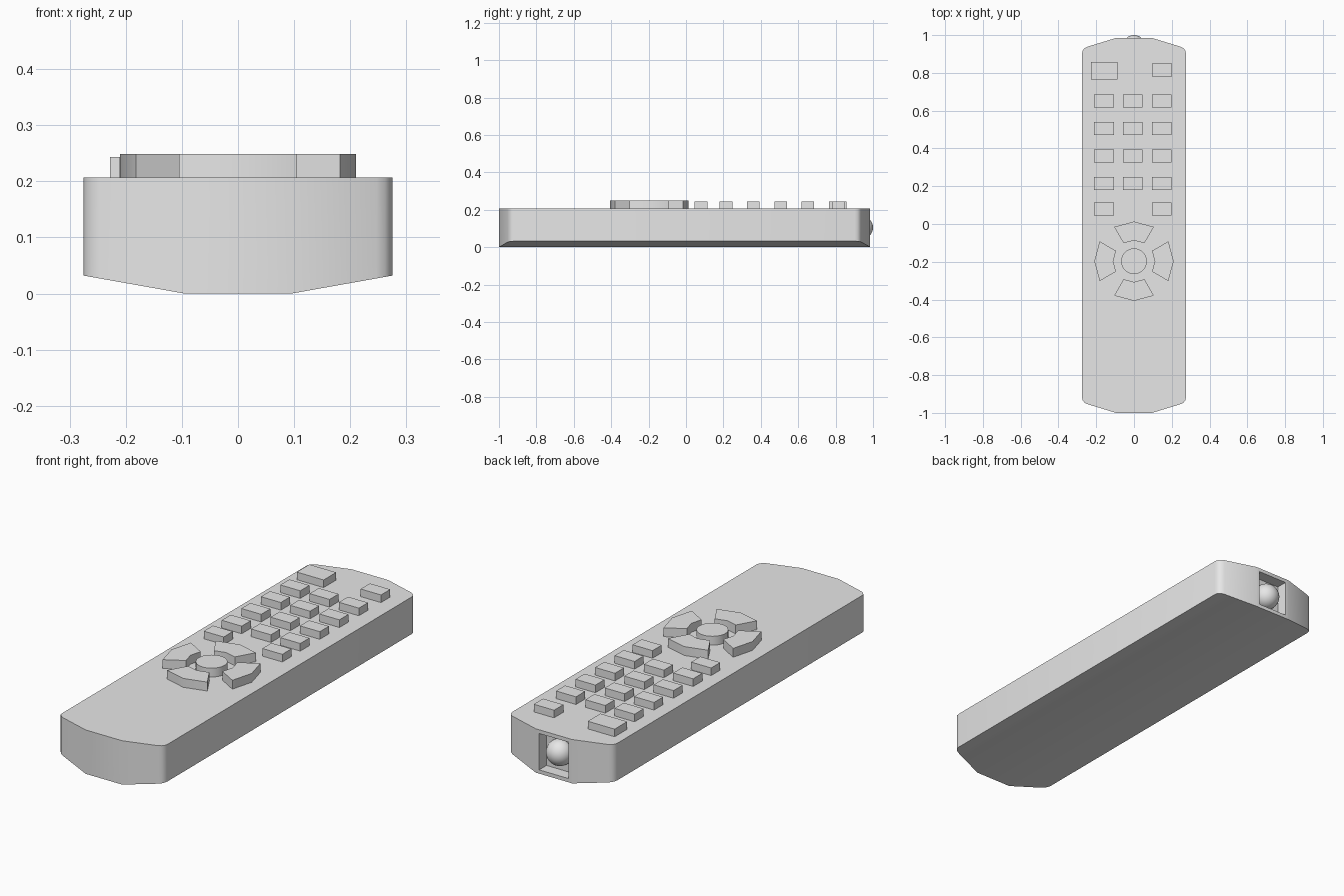
import bpy
import bmesh
import math

cube = bpy.data.objects.get("Cube")
if cube:
    bpy.data.objects.remove(cube, do_unlink=True)

grey = bpy.data.materials.new("plain grey")
grey.use_nodes = True
grey.diffuse_color = (0.8, 0.8, 0.8, 1)
grey.node_tree.nodes["Principled BSDF"].inputs["Base Color"].default_value = (0.8, 0.8, 0.8, 1)

TOP = 0.207
BASE = 0.2      # buttons sink slightly into the case
MID_Y = -0.0075


def finish(name, bm, angle=35):
    bmesh.ops.recalc_face_normals(bm, faces=bm.faces)
    mesh = bpy.data.meshes.new(name)
    bm.to_mesh(mesh)
    bm.free()
    mesh.materials.append(grey)
    obj = bpy.data.objects.new(name, mesh)
    bpy.context.collection.objects.link(obj)
    bpy.ops.object.select_all(action='DESELECT')
    obj.select_set(True)
    bpy.context.view_layer.objects.active = obj
    bpy.ops.object.shade_smooth_by_angle(angle=math.radians(angle))
    return obj


def prism(name, outline, top):
    """Extrude a flat outline from the case surface up to the given height."""
    bm = bmesh.new()
    face = bm.faces.new([bm.verts.new((x, y, BASE)) for x, y in outline])
    new = bmesh.ops.extrude_face_region(bm, geom=[face])["geom"]
    bmesh.ops.translate(bm, vec=(0, 0, top - BASE),
                        verts=[v for v in new if isinstance(v, bmesh.types.BMVert)])
    return finish(name, bm)


def button(name, x, y, w, d):
    corners = [(-1, -1), (1, -1), (1, 1), (-1, 1)]
    prism(name, [(x + i * w / 2, y + j * d / 2) for i, j in corners], 0.243)


def polar(r, degrees):
    a = math.radians(degrees)
    return r * math.cos(a), -0.197 + r * math.sin(a)


# Case: bowed ends with rounded corners, underside sloping up to the sides
end = [(0.095, 0.9925), (0.247, 0.946), (0.262, 0.938), (0.272, 0.926), (0.275, 0.91)]
back = [(-x, y) for x, y in reversed(end)] + end
n = len(back)
bm = bmesh.new()


def row(sign, top):
    return [bm.verts.new((x, MID_Y + sign * y,
                          TOP if top else max(0, abs(x) - 0.095) * 0.178))
            for x, y in back]


back_top, back_low = row(1, True), row(1, False)
front_top, front_low = row(-1, True), row(-1, False)
bm.faces.new(back_top + front_top[::-1])
for i in range(n - 1):
    j = i + 1
    bm.faces.new((back_low[i], back_low[j], front_low[j], front_low[i]))
    bm.faces.new((front_top[i], front_top[j], front_low[j], front_low[i]))
    wall = bm.faces.new((back_top[i], back_top[j], back_low[j], back_low[i]))
    if j == n // 2:
        window = wall
for i in (0, -1):
    bm.faces.new((back_top[i], back_low[i], front_low[i], front_top[i]))
bmesh.ops.recalc_face_normals(bm, faces=bm.faces)

# Recess for the emitter in the back wall
bmesh.ops.inset_region(bm, faces=[window], thickness=0.025)
bmesh.ops.inset_individual(bm, faces=[window], thickness=0.0)
bmesh.ops.translate(bm, verts=window.verts, vec=(0, -0.055, 0))
finish("case", bm)

# Emitter bulb
bm = bmesh.new()
bmesh.ops.create_uvsphere(bm, u_segments=32, v_segments=16, radius=0.06)
bmesh.ops.translate(bm, verts=bm.verts, vec=(0, 0.94, 0.105))
finish("emitter_bulb", bm)

# Key rows: the lowest has no middle key
columns = {"right": -0.159, "middle": -0.006, "left": 0.147}
for r, y in enumerate((0.08, 0.214, 0.36, 0.506, 0.651)):
    for side, x in columns.items():
        if r or side != "middle":
            button(f"key_row{r + 1}_{side}", x, y, 0.104, 0.068)
button("large_top_key", -0.158, 0.811, 0.14, 0.094)
button("small_top_key", 0.147, 0.815, 0.106, 0.069)

# Direction pad: four ring segments around a round key
for name, a in (("left", 0), ("up", 90), ("right", 180), ("down", 270)):
    outline = [polar(0.21, a + t) for t in (-30, 0, 30)]
    outline += [polar(0.11, a + t) for t in (30, 0, -30)]
    prism(f"pad_{name}", outline, 0.249)
prism("pad_centre", [polar(0.068, 360 * i / 32) for i in range(32)], 0.249)
